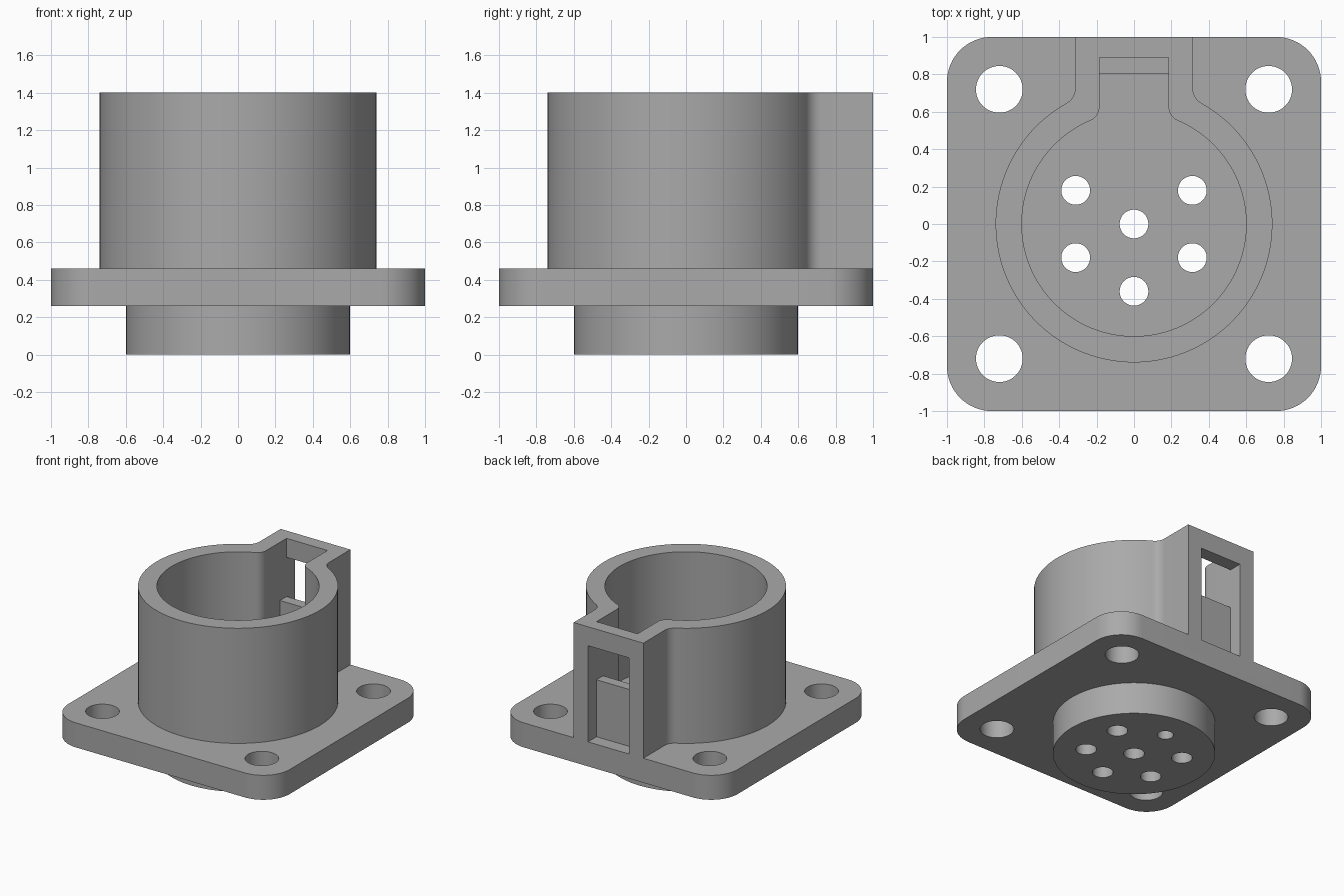
import bpy, bmesh, math

if "Cube" in bpy.data.objects:
    bpy.data.objects.remove(bpy.data.objects["Cube"])

grey = bpy.data.materials.new("connector grey")
grey.diffuse_color = (0.40, 0.40, 0.40, 1)
grey.use_nodes = True
grey.node_tree.nodes["Principled BSDF"].inputs["Base Color"].default_value = grey.diffuse_color


def prism(name, outline, z0, z1):
    """Closed solid from a counter-clockwise outline between two heights."""
    bm = bmesh.new()
    low = [bm.verts.new((x, y, z0)) for x, y in outline]
    high = [bm.verts.new((x, y, z1)) for x, y in outline]
    n = len(outline)
    bm.faces.new(low[::-1])
    bm.faces.new(high)
    for i in range(n):
        j = (i + 1) % n
        bm.faces.new((low[i], low[j], high[j], high[i]))
    mesh = bpy.data.meshes.new(name)
    bm.to_mesh(mesh)
    bm.free()
    mesh.materials.append(grey)
    ob = bpy.data.objects.new(name, mesh)
    bpy.context.collection.objects.link(ob)
    return ob


def arc(cx, cy, r, a0, a1, n):
    return [(cx + r * math.cos(a0 + (a1 - a0) * i / n),
             cy + r * math.sin(a0 + (a1 - a0) * i / n)) for i in range(n + 1)]


def circle(cx, cy, r, n=64):
    return arc(cx, cy, r, 0, 2 * math.pi, n)[:-1]


def box(x, y0, y1):
    return [(-x, y0), (x, y0), (x, y1), (-x, y1)]


def keyhole(r, w, fillet, y_end):
    """Circle with a square keyway towards the back, blended by fillets."""
    cx = w + fillet
    cy = math.sqrt((r + fillet) ** 2 - cx ** 2)
    a = math.atan2(cy, cx)
    right = arc(0, 0, r, -math.pi / 2, a, 56)
    right += arc(cx, cy, fillet, a + math.pi, math.pi, 10)[1:]
    right.append((w, y_end))
    return right + [(-x, y) for x, y in right[:0:-1]]


def combine(body, tool, operation):
    mod = body.modifiers.new(operation, 'BOOLEAN')
    mod.operation = operation
    mod.solver = 'EXACT'
    mod.object = tool
    bpy.context.view_layer.objects.active = body
    bpy.ops.object.modifier_apply(modifier=mod.name)
    bpy.data.objects.remove(tool)


# Square mounting flange with rounded corners
R = 0.24
corners = []
for k, (sx, sy) in enumerate([(1, 1), (-1, 1), (-1, -1), (1, -1)]):
    corners += arc(sx * (1 - R), sy * (1 - R), R,
                   k * math.pi / 2, (k + 1) * math.pi / 2, 16)
body = prism("connector_body", corners, 0.26, 0.46)

# Round rear boss and keyed collar
combine(body, prism("rear_boss", circle(0, 0, 0.6, 96), 0, 0.36), 'UNION')
combine(body, prism("collar", keyhole(0.74, 0.315, 0.09, 1.0), 0.36, 1.4), 'UNION')

# Socket cavity and latch window in the keyway
combine(body, prism("cavity", keyhole(0.6, 0.185, 0.08, 0.89), 0.46, 1.6), 'DIFFERENCE')
combine(body, prism("latch_window", box(0.185, 0.84, 1.2), 0.46, 1.245), 'DIFFERENCE')

# Latch tab standing inside the keyway
combine(body, prism("latch_tab", box(0.20, 0.805, 0.89), 0.40, 0.925), 'UNION')

# Corner screw holes
for sx in (-1, 1):
    for sy in (-1, 1):
        combine(body, prism("screw_hole", circle(0.72 * sx, 0.72 * sy, 0.125, 48),
                            0.1, 0.6), 'DIFFERENCE')

# Pin holes: centre and ring, the one by the keyway is narrow and blind
combine(body, prism("pin_hole", circle(0, 0, 0.077, 32), -0.1, 0.6), 'DIFFERENCE')
for k in range(6):
    a = math.pi / 6 + k * math.pi / 3
    blind = k == 1
    combine(body, prism("pin_hole", circle(0.36 * math.cos(a), 0.36 * math.sin(a),
                                           0.06 if blind else 0.077, 32),
                        -0.1, 0.36 if blind else 0.6), 'DIFFERENCE')

# Smooth curved walls, keep the edges crisp
bpy.ops.object.select_all(action='DESELECT')
body.select_set(True)
bpy.context.view_layer.objects.active = body
bpy.ops.object.shade_smooth_by_angle(angle=math.radians(30))
